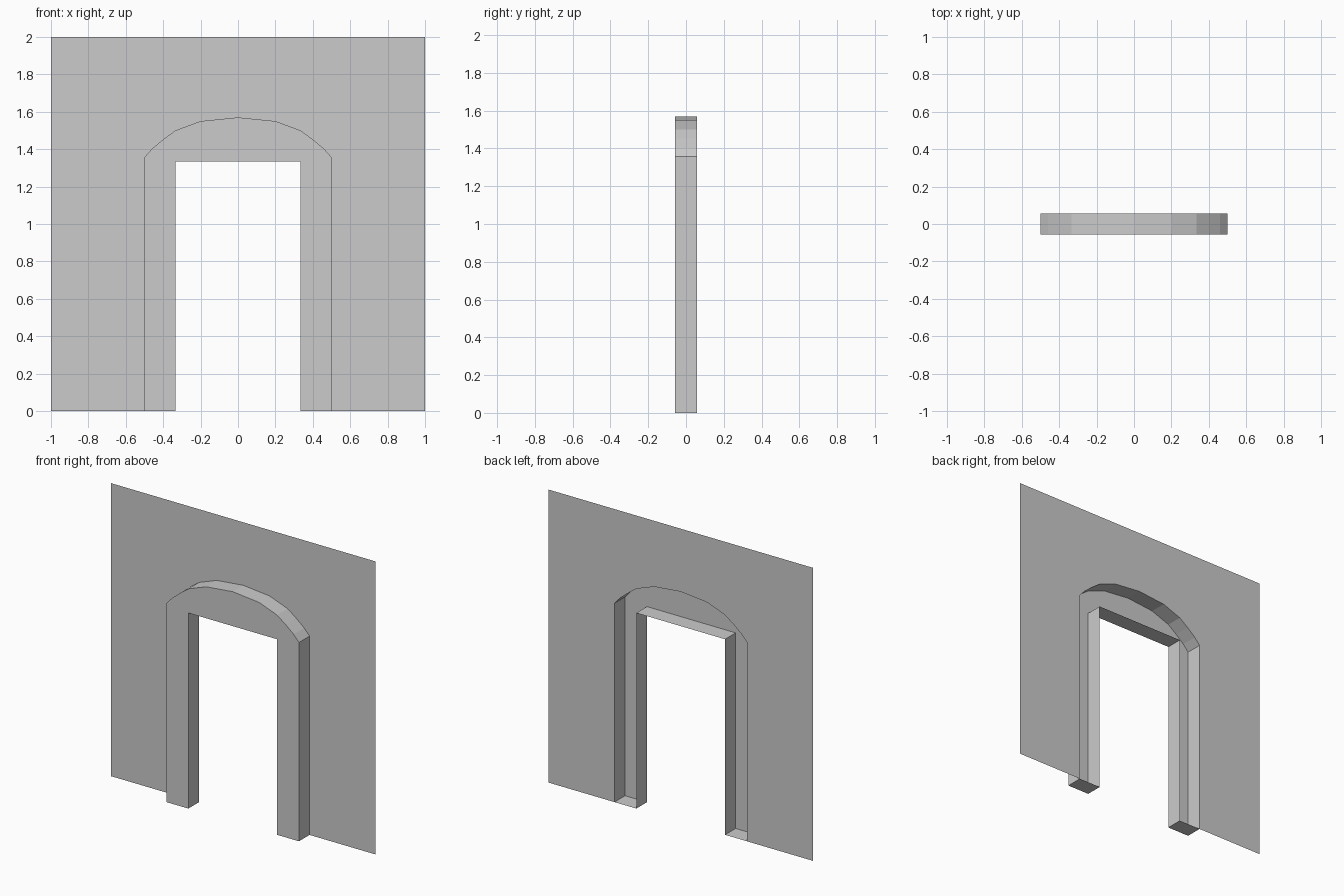
import bpy, bmesh

if "Cube" in bpy.data.objects:
    bpy.data.objects.remove(bpy.data.objects["Cube"])

FRONT, BACK = -0.057, 0.057      # surround face and wall plane
OPEN_X, OPEN_Z = 0.335, 1.335    # doorway opening

grey = bpy.data.materials.new("light grey plaster")
grey.diffuse_color = (0.6, 0.6, 0.6, 1.0)
grey.use_nodes = True
grey.node_tree.nodes["Principled BSDF"].inputs["Base Color"].default_value = grey.diffuse_color

# Outer arch profile, left to right, mirrored from the right half
half = [(0.2, 1.55), (0.335, 1.5), (0.4, 1.452), (0.46, 1.402), (0.5, 1.357), (0.5, 0)]
arch = [(-x, z) for x, z in reversed(half)] + [(0, 1.57)] + half


def sheet(name, outline, y, back=None):
    """Flat face from an (x, z) outline, with an optional rim running back."""
    bm = bmesh.new()
    front = [bm.verts.new((x, y, z)) for x, z in outline]
    bm.faces.new(front)
    if back is not None:
        rear = [bm.verts.new((x, back, z)) for x, z in outline]
        for i in range(len(front)):
            j = (i + 1) % len(front)
            bm.faces.new((front[j], front[i], rear[i], rear[j]))
    mesh = bpy.data.meshes.new(name)
    bm.to_mesh(mesh)
    bm.free()
    mesh.materials.append(grey)
    obj = bpy.data.objects.new(name, mesh)
    bpy.context.collection.objects.link(obj)
    return obj


# Thin wall with an arched cut-out
sheet("wall", [(-1, 0)] + arch + [(1, 0), (1, 2), (-1, 2)], BACK)

# Projecting door surround, hollow and open at the back
opening = [(-OPEN_X, 0), (-OPEN_X, OPEN_Z), (OPEN_X, OPEN_Z), (OPEN_X, 0)]
sheet("door_surround", opening + arch[::-1], FRONT, BACK)
